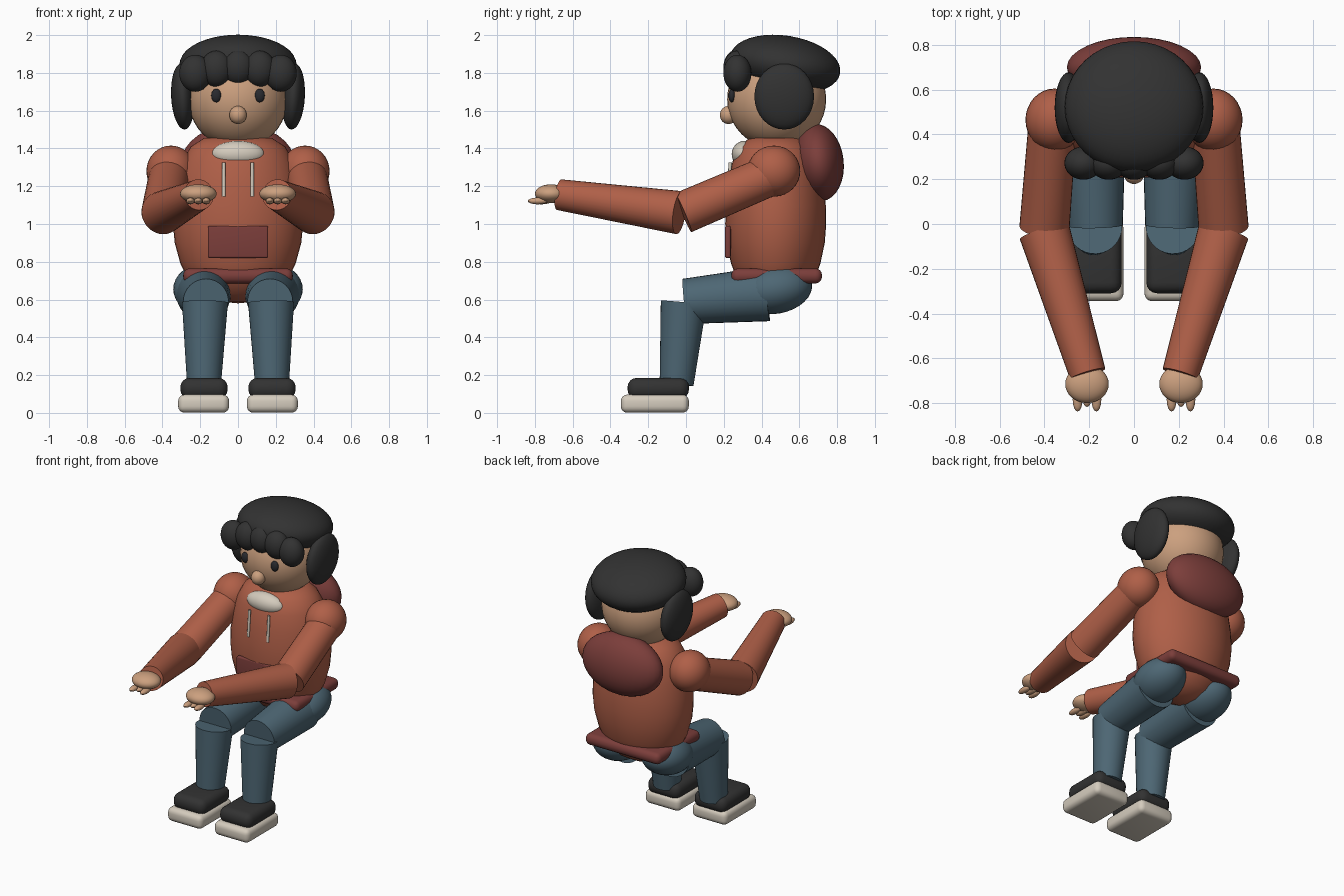
import bpy, bmesh, math
from mathutils import Vector

if "Cube" in bpy.data.objects:
    bpy.data.objects.remove(bpy.data.objects["Cube"])


def material(name, rgb):
    m = bpy.data.materials.new(name)
    m.diffuse_color = (*rgb, 1)
    m.use_nodes = True
    m.node_tree.nodes["Principled BSDF"].inputs["Base Color"].default_value = m.diffuse_color
    return m


SWEATER = material("rust sweater", (0.43, 0.115, 0.064))
MAROON = material("dark red trim", (0.20, 0.048, 0.043))
DENIM = material("blue denim", (0.075, 0.135, 0.175))
HAIR = material("charcoal hair", (0.032, 0.032, 0.032))
SKIN = material("skin", (0.60, 0.35, 0.21))
CREAM = material("cream", (0.66, 0.60, 0.51))
EYE = material("eye black", (0.022, 0.023, 0.028))


def finish(name, bm, mat):
    bmesh.ops.recalc_face_normals(bm, faces=bm.faces[:])
    me = bpy.data.meshes.new(name)
    bm.to_mesh(me)
    bm.free()
    me.materials.append(mat)
    ob = bpy.data.objects.new(name, me)
    bpy.context.collection.objects.link(ob)
    bpy.context.view_layer.objects.active = ob
    ob.select_set(True)
    bpy.ops.object.shade_smooth_by_angle(angle=math.radians(40))
    ob.select_set(False)
    return ob


def ellipsoid(name, mat, loc, radii, rot=(0, 0, 0), seg=32):
    bm = bmesh.new()
    bmesh.ops.create_uvsphere(bm, u_segments=seg, v_segments=seg // 2, radius=1)
    bmesh.ops.scale(bm, vec=radii, verts=bm.verts)
    ob = finish(name, bm, mat)
    ob.location = loc
    ob.rotation_euler = [math.radians(a) for a in rot]
    return ob


def limb(name, mat, a, b, ra, rb, seg=32):
    """Tapered cylinder from point a to point b."""
    a, b = Vector(a), Vector(b)
    bm = bmesh.new()
    bmesh.ops.create_cone(bm, cap_ends=True, segments=seg, radius1=ra,
                          radius2=rb, depth=(b - a).length)
    ob = finish(name, bm, mat)
    ob.location = (a + b) / 2
    ob.rotation_mode = 'QUATERNION'
    ob.rotation_quaternion = (b - a).to_track_quat('Z', 'Y')
    return ob


def rounded_box(name, mat, loc, size, bevel):
    bm = bmesh.new()
    bmesh.ops.create_cube(bm, size=1)
    bmesh.ops.scale(bm, vec=size, verts=bm.verts)
    bmesh.ops.bevel(bm, geom=bm.edges[:], offset=bevel, segments=4,
                    profile=0.5, affect='EDGES')
    ob = finish(name, bm, mat)
    ob.location = loc
    return ob


def lathe(name, mat, profile, loc, y_scale, seg=40):
    bm = bmesh.new()
    pts = [bm.verts.new((r, 0, z)) for r, z in profile]
    edges = [bm.edges.new(p) for p in zip(pts, pts[1:])]
    bmesh.ops.spin(bm, geom=pts + edges, cent=(0, 0, 0), axis=(0, 0, 1),
                   angle=math.tau, steps=seg)
    bmesh.ops.remove_doubles(bm, verts=bm.verts[:], dist=1e-4)
    bmesh.ops.scale(bm, vec=(1, y_scale, 1), verts=bm.verts)
    ob = finish(name, bm, mat)
    ob.location = loc
    return ob


# Torso, hem, hood, collar and pocket
lathe("torso", SWEATER, [(0, 0.58), (0.10, 0.59), (0.19, 0.63), (0.26, 0.70),
      (0.305, 0.79), (0.335, 0.90), (0.345, 1.00), (0.342, 1.10),
      (0.325, 1.22), (0.295, 1.33), (0.25, 1.41), (0.18, 1.455), (0, 1.47)],
      (0, 0.475, 0), 0.775)
rounded_box("hem_band", MAROON, (0, 0.48, 0.725), (0.58, 0.48, 0.08), 0.036)
ellipsoid("hood", MAROON, (0, 0.70, 1.325), (0.30, 0.135, 0.205), (6, 0, 0))
ellipsoid("collar", CREAM, (0, 0.31, 1.37), (0.14, 0.068, 0.07))
rounded_box("pocket", MAROON, (0, 0.222, 0.905), (0.32, 0.03, 0.17), 0.01)

# Head, nose and hair cap
ellipsoid("head", SKIN, (0, 0.48, 1.66), (0.262, 0.262, 0.262), seg=40)
ellipsoid("nose", SKIN, (0, 0.225, 1.577), (0.046, 0.046, 0.048))
ellipsoid("hair_cap", HAIR, (0, 0.525, 1.845), (0.31, 0.295, 0.152), (-9, 0, 0), 40)

# Fringe curls across the forehead
for i in range(-2, 3):
    ellipsoid("fringe_curl", HAIR,
              (i * 0.113, 0.272, 1.83 - 0.008 * i * i),
              (0.085, 0.074, 0.094 + 0.002 * abs(i)))

for s, side in ((-1, "left"), (1, "right")):
    # Face and side hair
    ellipsoid("eye_" + side, EYE, (s * 0.115, 0.243, 1.68), (0.027, 0.018, 0.036), seg=20)
    ellipsoid("side_hair_" + side, HAIR, (s * 0.292, 0.52, 1.675),
              (0.062, 0.158, 0.175), (0, s * 3, 0))
    limb("drawstring_" + side, CREAM, (s * 0.075, 0.222, 1.145),
         (s * 0.075, 0.235, 1.325), 0.009, 0.009, 12)

    # Arm
    shoulder, elbow, wrist = (s * 0.355, 0.465, 1.28), (s * 0.40, -0.015, 1.06), (s * 0.207, -0.67, 1.155)
    ellipsoid("shoulder_" + side, SWEATER, shoulder, (0.13, 0.14, 0.135))
    limb("upper_arm_" + side, SWEATER, (s * 0.365, 0.43, 1.25), elbow, 0.108, 0.112)
    limb("forearm_" + side, SWEATER, (s * 0.40, -0.035, 1.06), wrist, 0.115, 0.082)

    # Hand and fingers
    ellipsoid("hand_" + side, SKIN, (s * 0.21, -0.715, 1.16), (0.097, 0.085, 0.05))
    for dx, tip in ((-0.042, -0.785), (0, -0.765), (0.042, -0.785)):
        ellipsoid("finger_" + side, SKIN, (s * (0.21 + dx), tip, 1.122),
                  (0.022, 0.053, 0.018), seg=16)

    # Leg
    ellipsoid("hip_" + side, DENIM, (s * 0.188, 0.475, 0.655), (0.155, 0.195, 0.13), (10, 0, 0))
    limb("thigh_" + side, DENIM, (s * 0.182, 0.43, 0.63), (s * 0.17, -0.008, 0.59), 0.145, 0.12)
    limb("shin_" + side, DENIM, (s * 0.175, -0.012, 0.585), (s * 0.18, -0.05, 0.15), 0.122, 0.09)

    # Shoe
    rounded_box("shoe_upper_" + side, HAIR, (s * 0.18, -0.147, 0.13), (0.25, 0.325, 0.11), 0.048)
    rounded_box("shoe_sole_" + side, CREAM, (s * 0.182, -0.165, 0.049), (0.27, 0.36, 0.096), 0.034)
